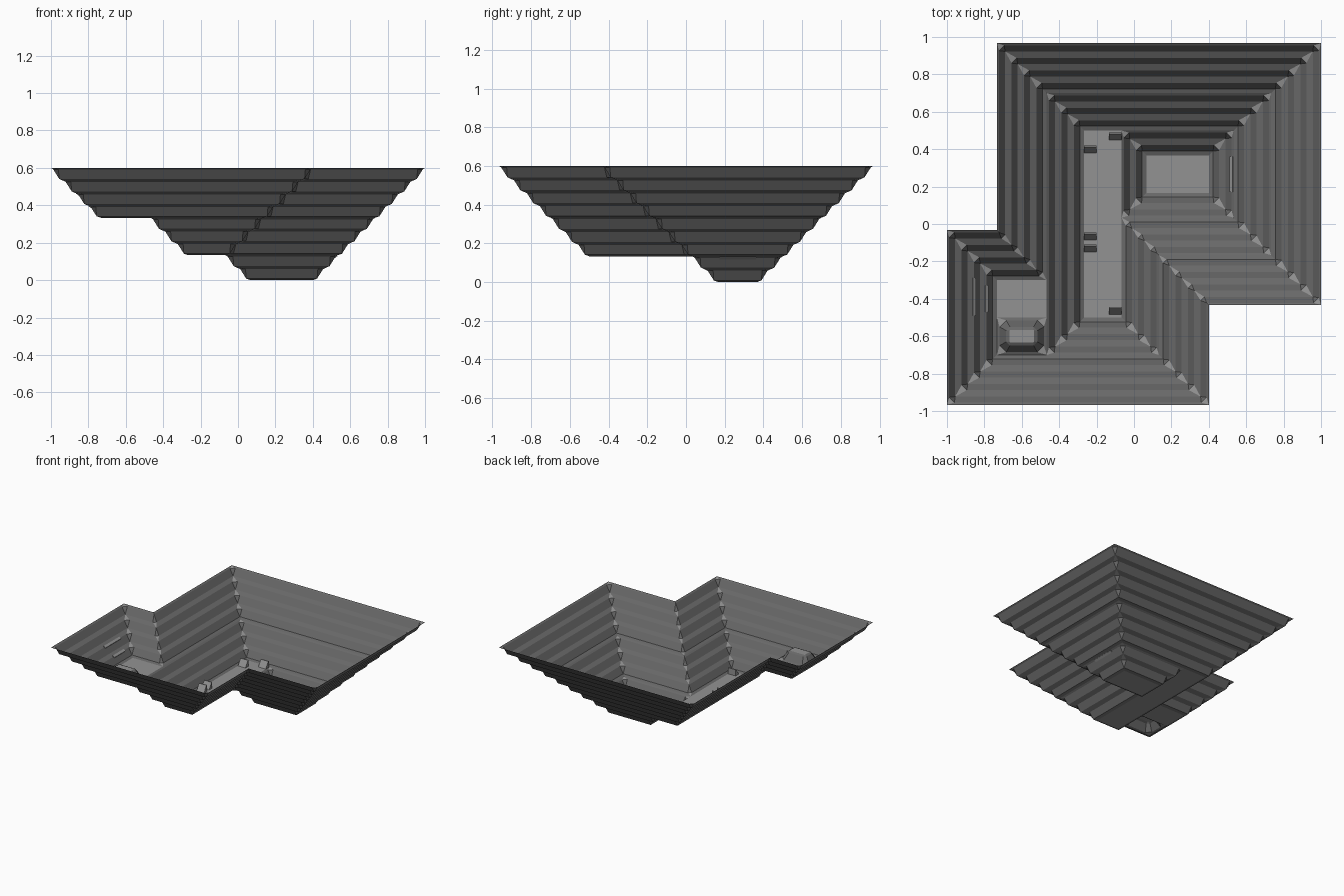
import bpy, bmesh, math
from mathutils import Vector

if "Cube" in bpy.data.objects:
    bpy.data.objects.remove(bpy.data.objects["Cube"])

U = 2 / 30                      # one terrace step, both across and down
TOP = 9 * U


def material(name, v):
    m = bpy.data.materials.new(name)
    m.diffuse_color = (v, v, v, 1)
    m.use_nodes = True
    m.node_tree.nodes["Principled BSDF"].inputs["Base Color"].default_value = m.diffuse_color
    return m


WALL = material("dark_grey_rock", 0.14)
LIGHT = material("light_grey_rock", 0.29)


def world(p):
    return Vector(((p[0] - 15) * U, (p[1] - 14.5) * U))


def rect(x0, y0, x1, y1):
    return [(x0, y0), (x1, y0), (x1, y1), (x0, y1)]


def ring(poly, inset, cut_convex=0, cut_concave=0):
    """Inset outline with two points per corner, equal where the corner is sharp."""
    pts, n = [], len(poly)
    for i in range(n):
        p = world(poly[i])
        e0 = (p - world(poly[i - 1])).normalized()
        e1 = (world(poly[(i + 1) % n]) - p).normalized()
        p = p + inset * Vector((-e0.y - e1.y, e0.x + e1.x))
        c = cut_convex if e0.cross(e1) > 0 else cut_concave
        pts += [p - e0 * c, p + e1 * c]
    return pts


def finish(name, bm):
    bmesh.ops.remove_doubles(bm, verts=bm.verts, dist=1e-4)
    bmesh.ops.dissolve_degenerate(bm, edges=bm.edges, dist=1e-4)
    me = bpy.data.meshes.new(name)
    bm.to_mesh(me)
    bm.free()
    me.materials.append(WALL)
    me.materials.append(LIGHT)
    ob = bpy.data.objects.new(name, me)
    bpy.context.collection.objects.link(ob)
    return ob


def skin(name, rings, cap=False):
    """Join rings of (points, z, gentle); corners of gentle bands are light."""
    bm = bmesh.new()
    loops = [[bm.verts.new((p.x, p.y, z)) for p in pts] for pts, z, _ in rings]
    for k in range(1, len(loops)):
        a, b = loops[k - 1], loops[k]
        for i in range(len(a)):
            j = (i + 1) % len(a)
            f = bm.faces.new((a[i], a[j], b[j], b[i]))
            f.material_index = int(rings[k][2] and i % 2 == 0)
    if cap:
        bm.faces.new(loops[-1]).material_index = 1
    return finish(name, bm)


def terraces(name, poly, first, last):
    """Stepped walls from one level down to another."""
    rings = [(ring(poly, 0), TOP - first * U, False)]
    for k in range(last - first):
        z = TOP - (first + k) * U
        rings.append((ring(poly, k * U + 0.012, 0.028, 0), z - 0.008, True))
        rings.append((ring(poly, k * U + 0.044, 0, 0.02), z - U + 0.008, False))
    rings.append((ring(poly, (last - first) * U), TOP - last * U, True))
    skin(name, rings)


def floor(name, r, level):
    bm = bmesh.new()
    vs = [bm.verts.new((*world(p), TOP - level * U)) for p in rect(*r)]
    bm.faces.new(vs).material_index = 1
    finish(name, bm)


# Stepped walls of the three nested basins
terraces("upper_terraces", [(4, 29), (4, 14), (0, 14), (0, 0),
                            (21, 0), (21, 8), (30, 8), (30, 29)], 0, 4)
terraces("middle_terraces", [(8, 25), (8, 4), (17, 4), (17, 12),
                             (26, 12), (26, 25)], 4, 7)
terraces("lower_terraces", rect(14, 15, 23, 22), 7, 9)

# Basin floors
floor("upper_floor", (4, 7, 8, 10), 4)
floor("middle_floor", (11, 7, 14, 22), 7)
floor("pit_floor", (16, 17, 21, 20), 9)

# Raised block on the upper floor
base = rect(4, 4, 8, 7)
z4 = TOP - 4 * U
skin("raised_block", [(ring(base, 0), z4, False),
                      (ring(base, 0.015, 0.035), z4 + 0.006, True),
                      (ring(base, 0.05, 0.02), z4 + U - 0.008, False),
                      (ring(base, U, 0.004), z4 + U, False)], cap=True)

# Small sloped stones along the middle floor
z7 = TOP - 7 * U
for n, (x, y) in enumerate([(-0.233, 0.40), (-0.10, 0.47), (-0.233, -0.065),
                            (-0.233, -0.13), (-0.10, -0.465)]):
    bm = bmesh.new()
    side = [(-0.02, 0), (0.02, 0), (0.02, 0.05), (0.012, 0.05)]
    l, r = [[bm.verts.new((x + s * U / 2, y + a, z7 + b)) for a, b in side]
            for s in (-1, 1)]
    bm.faces.new(l)
    bm.faces.new(r)
    for i in range(4):
        j = (i + 1) % 4
        bm.faces.new((l[i], l[j], r[j], r[i]))
    bmesh.ops.recalc_face_normals(bm, faces=bm.faces)
    for f in bm.faces:
        f.material_index = 1
    finish(f"floor_stone_{n + 1}", bm)

# Pale ledge strips set into the walls
for name, x, y, z, length, tilt in [("right_ledge_strip", 0.521, 0.267, 0.125, 0.19, -35),
                                    ("left_ledge_strip_upper", -0.855, -0.39, 0.459, 0.20, 35),
                                    ("left_ledge_strip_lower", -0.788, -0.40, 0.392, 0.14, 35)]:
    bm = bmesh.new()
    bmesh.ops.create_cube(bm, size=1)
    for f in bm.faces:
        f.material_index = 1
    ob = finish(name, bm)
    ob.scale = (0.02, length, 0.008)
    ob.rotation_euler = (0, math.radians(tilt), 0)
    ob.location = (x, y, z)
